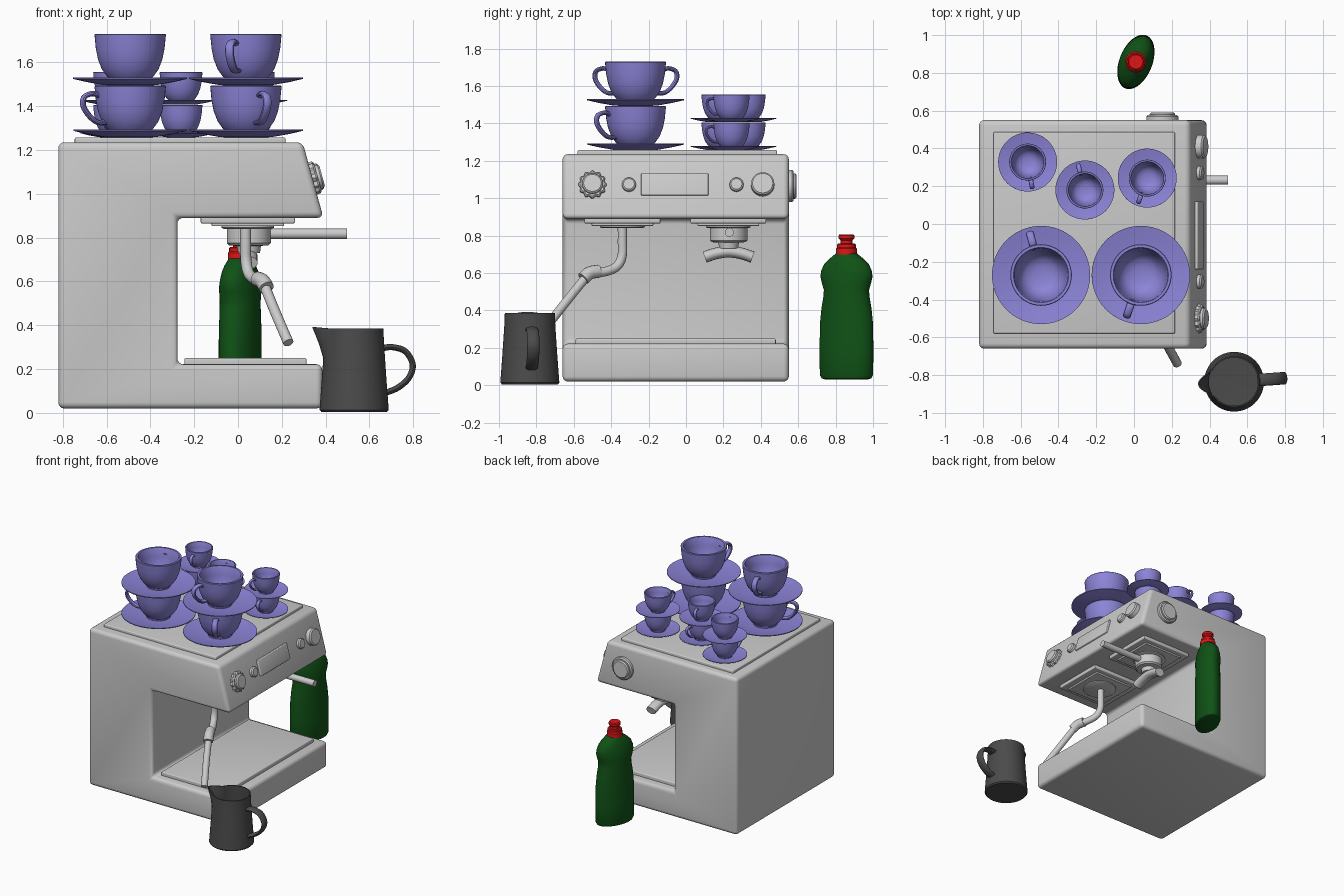
import bpy, bmesh
from math import sin, cos, pi, radians, acos
from mathutils import Vector, Matrix

if "Cube" in bpy.data.objects:
    bpy.data.objects.remove(bpy.data.objects["Cube"])


def material(name, rgb):
    m = bpy.data.materials.new(name)
    m.diffuse_color = (*rgb, 1)
    m.use_nodes = True
    m.node_tree.nodes["Principled BSDF"].inputs["Base Color"].default_value = m.diffuse_color
    return m


BLUE = material("lilac_ceramic", (0.26, 0.23, 0.68))
GREEN = material("green_plastic", (0.005, 0.085, 0.008))
RED = material("red_plastic", (0.75, 0.008, 0.008))
DARK = material("dark_steel", (0.07, 0.07, 0.07))


def finish(name, bm, mat=None, matrix=None):
    bmesh.ops.recalc_face_normals(bm, faces=bm.faces)
    me = bpy.data.meshes.new(name)
    bm.to_mesh(me)
    bm.free()
    ob = bpy.data.objects.new(name, me)
    bpy.context.collection.objects.link(ob)
    if mat:
        me.materials.append(mat)
    if matrix:
        ob.matrix_world = matrix
    return ob


def loft(name, rings, mat=None, matrix=None, bevel=0):
    """Skin a list of rings and cap both ends."""
    bm = bmesh.new()
    rows = [[bm.verts.new(p) for p in ring] for ring in rings]
    n = len(rows[0])
    for a, b in zip(rows, rows[1:]):
        for i in range(n):
            j = (i + 1) % n
            bm.faces.new((a[i], a[j], b[j], b[i]))
    bm.faces.new(rows[0][::-1])
    bm.faces.new(rows[-1])
    if bevel:
        bmesh.ops.recalc_face_normals(bm, faces=bm.faces)
        bmesh.ops.bevel(bm, geom=bm.edges[:], offset=bevel, segments=4,
                        profile=0.5, affect='EDGES', clamp_overlap=True)
    return finish(name, bm, mat, matrix)


def lathe(name, profile, mat=None, matrix=None, seg=48, rad=lambda t: 1):
    return loft(name, [[(r * rad(t) * cos(t), r * rad(t) * sin(t), z)
                        for t in (2 * pi * i / seg for i in range(seg))]
                       for r, z in profile], mat, matrix)


def box(name, lo, hi, bevel=0, matrix=None):
    (x0, y0, z0), (x1, y1, z1) = lo, hi
    sq = [(x0, y0), (x1, y0), (x1, y1), (x0, y1)]
    return loft(name, [[(x, y, z) for x, y in sq] for z in (z0, z1)], None, matrix, bevel)


def smooth_path(pts, steps=6):
    """Catmull-Rom curve through the points."""
    p = [Vector(q) for q in pts]
    p = [2 * p[0] - p[1]] + p + [2 * p[-1] - p[-2]]
    out = []
    for a, b, c, d in zip(p, p[1:], p[2:], p[3:]):
        for k in range(steps):
            t = k / steps
            out.append(0.5 * (2 * b + (c - a) * t + (2 * a - 5 * b + 4 * c - d) * t * t
                              + (3 * b - a - 3 * c + d) * t ** 3))
    return out + [p[-2]]


def sweep(name, pts, w, h, ref, mat=None, matrix=None, seg=16, steps=6):
    """Elliptical tube: w along ref, h across it."""
    path = smooth_path(pts, steps)
    rings = []
    for i, p in enumerate(path):
        tan = (path[min(i + 1, len(path) - 1)] - path[max(i - 1, 0)]).normalized()
        nrm = tan.cross(Vector(ref)).normalized()
        side = nrm.cross(tan)
        rings.append([p + side * w * cos(2 * pi * k / seg) + nrm * h * sin(2 * pi * k / seg)
                      for k in range(seg)])
    return loft(name, rings, mat, matrix)


T = Matrix.Translation

# Machine body: C-shaped side profile
side = [(-.82, .02), (.385, .02), (.385, .222), (-.277, .222),
        (-.277, .89), (.39, .89), (.295, 1.235), (-.82, 1.235)]
loft("machine_body", [[(x, y, z) for x, z in side] for y in (-.66, .55)], bevel=.028)
box("cup_warmer_top", (-.745, -.58, 1.22), (.217, .487, 1.257), .008)
box("drip_tray", (-.245, -.59, .21), (.313, .48, .25), .008)

# Sloped control panel
tilt = acos(.265)


def panel(y, z):
    return T((.39 - .275 * (z - .89), y, z)) @ Matrix.Rotation(tilt, 4, 'Y')


def knob(name, r, h, matrix, rad=lambda t: 1):
    lathe(name, [(r, -.02), (r, h - .008), (r - .008, h)], None, matrix, 72, rad)


box("display", (-.06, -.18, -.02), (.06, .18, .014), .006, panel(-.06, 1.072))
knob("steam_knob_grip", .071, .024, panel(-.5, 1.07), lambda t: 1 + .07 * cos(12 * t))
knob("steam_knob_cap", .055, .045, panel(-.5, 1.07))
knob("left_button", .037, .025, panel(-.305, 1.07))
knob("right_button", .037, .025, panel(.27, 1.07))
knob("right_dial", .062, .04, panel(.41, 1.07))
side_m = T((.15, .55, 1.065)) @ Matrix.Rotation(-pi / 2, 4, 'X')
knob("side_dial_base", .085, .026, side_m)
knob("side_dial_cap", .068, .04, side_m)

# Two brew heads under the overhang
for label, y in (("steam", -.34), ("brew", .226)):
    box(label + "_head_plate", (-.17, y - .203, .865), (.26, y + .203, .9), .006)
    box(label + "_head_step", (-.12, y - .165, .852), (.21, y + .165, .87), .004)
    lathe(label + "_head_ring", [(.12, .86), (.12, .845), (.11, .84)], None, T((.045, y, 0)))

# Filter holder with handle and twin spout
lathe("filter_holder", [(.1, .85), (.1, .775), (.09, .765), (.055, .762), (.05, .73)],
      None, T((.05, .228, 0)))
sweep("filter_handle", [(.1, .232, .817), (.3, .232, .817), (.497, .232, .817)],
      .024, .024, (0, 0, 1), steps=2)
sweep("twin_spout", [(.05, .228 + d, z) for d, z in
                     ((-.128, .685), (-.07, .704), (0, .714), (.07, .704), (.128, .685))],
      .04, .031, (1, 0, 0))

# Steam wand
sweep("wand_upper", [(.035, -.34, .86), (.035, -.34, .77), (.037, -.342, .69), (.05, -.37, .635),
                     (.08, -.43, .608), (.11, -.51, .6)], .025, .025, (1, 0, 0))
sweep("wand_joint", [(.09, -.465, .61), (.112, -.515, .6), (.13, -.55, .57)],
      .035, .035, (1, 0, 0))
sweep("wand_lower", [(.115, -.52, .595), (.17, -.63, .46), (.23, -.74, .32)],
      .024, .024, (1, 0, 0))

# Cups on saucers, stacked in pairs
SAUCER = [(.09, 0), (.12, .002), (.2, .016), (.26, .03), (.26, .036), (.2, .024), (.12, .011), (.01, .011)]
CUP = [(.085, .01), (.088, .025), (.105, .04), (.13, .075), (.147, .12), (.157, .17), (.163, .232),
       (.16, .236), (.146, .236), (.142, .23), (.136, .17), (.127, .125), (.108, .08), (.08, .05),
       (.04, .04), (.005, .038)]
HANDLE = [(.14, 0, .185), (.18, 0, .2), (.222, 0, .185), (.228, 0, .145),
          (.2, 0, .1), (.16, 0, .07), (.115, 0, .068)]


def cup_stack(name, x, y, scale, zscale, angles):
    for level, ang in zip(("lower", "upper"), angles):
        z = 1.257 + (level == "upper") * .237 * zscale
        m = (T((x, y, z)) @ Matrix.Rotation(radians(ang), 4, 'Z')
             @ Matrix.Diagonal((scale, scale, zscale, 1)))
        tag = f"{name}_{level}_"
        lathe(tag + "saucer", SAUCER, BLUE, m, 64)
        lathe(tag + "cup", CUP, BLUE, m)
        sweep(tag + "handle", HANDLE, .021, .012, (0, 1, 0), BLUE, m, 12)


cup_stack("large_left", -.492, -.27, 1, 1, (200, 105))
cup_stack("large_right", .036, -.27, 1, 1, (-65, 251))
cup_stack("small_left", -.563, .328, .6, .63, (250, 280))
cup_stack("small_middle", -.26, .18, .6, .63, (75, 105))
cup_stack("small_right", .07, .243, .6, .63, (280, 250))

# Milk pitcher with pulled spout
jug_m = T((.53, -.835, 0)) @ Matrix.Rotation(radians(4), 4, 'Z')
jug = lathe("milk_pitcher", [(.15, .005), (.158, .014), (.153, .08), (.147, .16), (.141, .25),
                             (.137, .31), (.135, .35), (.134, .385), (.127, .385), (.128, .35),
                             (.13, .31), (.134, .25), (.14, .16), (.146, .08), (.148, .03), (.01, .025)],
            DARK, jug_m, 64)
for v in jug.data.vertices:
    r = Vector((v.co.x, v.co.y)).length
    off = (1 + v.co.x / r) / .16
    if v.co.z > .26 and off < 1:
        pull = .058 * ((v.co.z - .26) / .125) * (1 - off) ** 1.5
        v.co.x -= pull
        v.co.z += pull * .12
sweep("pitcher_handle", [(.125, 0, .295), (.175, 0, .3), (.235, 0, .28), (.268, 0, .22),
                         (.25, 0, .16), (.2, 0, .115), (.14, 0, .09)],
      .033, .014, (0, 1, 0), DARK, jug_m)

# Soap bottle: oval sections (long, short, z)
OVAL = [(.12, .06, .03), (.14, .08, .037), (.15, .086, .055), (.151, .087, .2), (.149, .087, .33),
        (.14, .087, .41), (.127, .087, .48), (.126, .087, .51), (.14, .087, .555), (.146, .085, .58),
        (.143, .08, .61), (.127, .074, .645), (.1, .066, .672), (.07, .056, .695), (.05, .05, .71)]
bottle_m = T((.01, .858, 0)) @ Matrix.Rotation(radians(68), 4, 'Z')
loft("bottle_body", [[(a * cos(2 * pi * i / 48), b * sin(2 * pi * i / 48), z) for i in range(48)]
                     for a, b, z in OVAL], GREEN, bottle_m)
lathe("bottle_cap", [(.056, .7), (.056, .73), (.05, .737), (.05, .752), (.046, .757), (.032, .758),
                     (.032, .775), (.042, .785), (.042, .8), (.037, .807)], RED, bottle_m)

# Smooth shading with sharp edges kept
for ob in bpy.context.scene.objects:
    ob.select_set(True)
    bpy.context.view_layer.objects.active = ob
bpy.ops.object.shade_smooth_by_angle(angle=radians(35))
